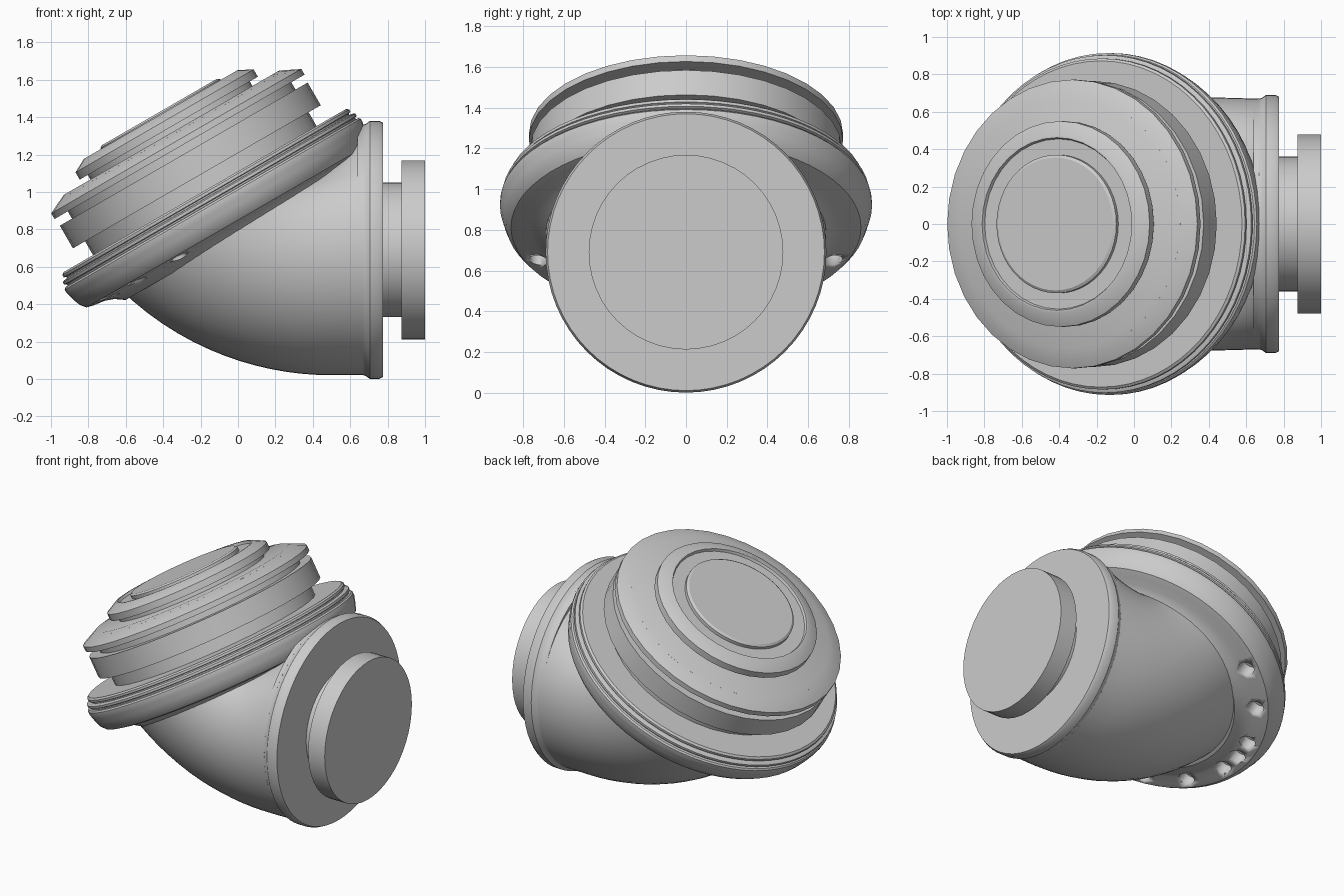
import bpy
import bmesh
from math import sin, cos, pi, radians, sqrt
from mathutils import Matrix, Vector

cube = bpy.data.objects.get("Cube")
if cube:
    bpy.data.objects.remove(cube, do_unlink=True)

grey = bpy.data.materials.new("plain grey")
grey.use_nodes = True
grey.diffuse_color = (0.6, 0.6, 0.6, 1)
grey.node_tree.nodes["Principled BSDF"].inputs["Base Color"].default_value = (0.6, 0.6, 0.6, 1)

# Axis frames: the tilted cover and the horizontal outlet
TILT = Matrix.Translation((-0.13, 0, 0.925)) @ Matrix.Rotation(radians(-30), 4, "Y")
OUTLET = Matrix.Translation((0, 0, 0.69)) @ Matrix.Rotation(radians(90), 4, "Y")


def skin(bm, rings):
    """Bridge closed rings of points and cap both ends."""
    loops = [[bm.verts.new(p) for p in ring] for ring in rings]
    n = len(loops[0])
    for a, b in zip(loops, loops[1:]):
        for i in range(n):
            j = (i + 1) % n
            bm.faces.new((a[i], a[j], b[j], b[i]))
    bm.faces.new(loops[0][::-1])
    bm.faces.new(loops[-1])


def finish(bm, name, angle=32):
    bmesh.ops.recalc_face_normals(bm, faces=bm.faces[:])
    mesh = bpy.data.meshes.new(name)
    bm.to_mesh(mesh)
    bm.free()
    mesh.materials.append(grey)
    ob = bpy.data.objects.new(name, mesh)
    bpy.context.collection.objects.link(ob)
    bpy.ops.object.select_all(action="DESELECT")
    ob.select_set(True)
    bpy.context.view_layer.objects.active = ob
    bpy.ops.object.shade_smooth_by_angle(angle=radians(angle))
    return ob


def circle(r, h, n, frame, centre=(0, 0)):
    return [frame @ Vector((centre[0] + r * cos(2 * pi * i / n),
                            centre[1] + r * sin(2 * pi * i / n), h)) for i in range(n)]


def lathe(name, profile, frame, n):
    bm = bmesh.new()
    skin(bm, [circle(r, h, n, frame) for r, h in profile])
    return finish(bm, name)


# Elbow body: sections fan from the upright outlet to the tilted flange
bm = bmesh.new()
rings = []
STEPS = 16
for s in range(STEPS + 1):
    t = s / STEPS
    x = 0.67 - 1.32 * t
    drop = min(x - 0.5, 0)
    low = Vector((x, 0, 0.02 + 1.62 - sqrt(1.62 ** 2 - drop ** 2)))
    high = Vector((0.67, 0, 1.36)).lerp(Vector((0.54, 0, 1.14)), t)
    mid, arm = (low + high) / 2, (high - low) / 2
    side = Vector((0, 0.67 + 0.02 * t, 0))
    rings.append([mid + arm * cos(2 * pi * i / 64) + side * sin(2 * pi * i / 64)
                  for i in range(64)])
up = TILT.to_3x3() @ Vector((0, 0, 0.07))
rings.append([p + up for p in rings[-1]])
skin(bm, rings)
finish(bm, "elbow_body")

# Cover flange with beaded rim and a soft underside
flange = lathe("cover_flange", [
    (0.66, -0.2), (0.68, -0.185), (0.71, -0.165), (0.76, -0.148), (0.82, -0.14),
    (0.86, -0.13), (0.885, -0.1), (0.9, -0.06), (0.908, -0.03), (0.914, -0.01),
    (0.914, 0.01), (0.905, 0.02), (0.89, 0.022), (0.89, 0.03), (0.903, 0.035),
    (0.903, 0.05), (0.89, 0.056), (0.872, 0.058), (0.872, 0.066), (0.885, 0.07),
    (0.885, 0.085), (0.872, 0.095)], TILT, 64)

# Blind bolt holes on the exposed underside of the flange
bm = bmesh.new()
for step in (5, 6, 7, 7.5, 8, 9, 10, 11):
    a = step * pi / 8
    centre = (0.78 * cos(a), 0.78 * sin(a))
    skin(bm, [circle(0.05, h, 20, TILT, centre) for h in (-0.3, -0.06)])
cutter = finish(bm, "hole_cutter")
cutter.hide_render = True
cut = flange.modifiers.new("holes", "BOOLEAN")
cut.operation = "DIFFERENCE"
cut.solver = "EXACT"
cut.object = cutter
bpy.context.view_layer.objects.active = flange
bpy.ops.object.modifier_apply(modifier=cut.name)
bpy.data.objects.remove(cutter, do_unlink=True)

# Stepped cover: neck and three stacked rings
lathe("cover_neck", [(0.69, 0.05), (0.69, 0.44)], TILT, 36)
lathe("lower_ring", [(0.765, 0.18), (0.765, 0.32)], TILT, 36)
lathe("middle_ring", [(0.772, 0.365), (0.772, 0.4), (0.665, 0.452)], TILT, 36)
lathe("upper_neck", [(0.5, 0.43), (0.5, 0.5)], TILT, 36)
lathe("upper_ring", [(0.55, 0.48), (0.55, 0.525), (0.475, 0.565), (0.462, 0.565),
                     (0.455, 0.548)], TILT, 36)
lathe("centre_disc", [(0.37, 0.53), (0.37, 0.57), (0.355, 0.58)], TILT, 48)

# Outlet collar, hub and end plate
lathe("outlet_collar", [(0.668, 0.64), (0.668, 0.665), (0.675, 0.685), (0.69, 0.705),
                        (0.69, 0.755), (0.68, 0.775)], OUTLET, 64)
lathe("outlet_hub", [(0.36, 0.76), (0.36, 0.88)], OUTLET, 48)
lathe("end_plate", [(0.478, 0.873), (0.478, 1.0)], OUTLET, 48)
